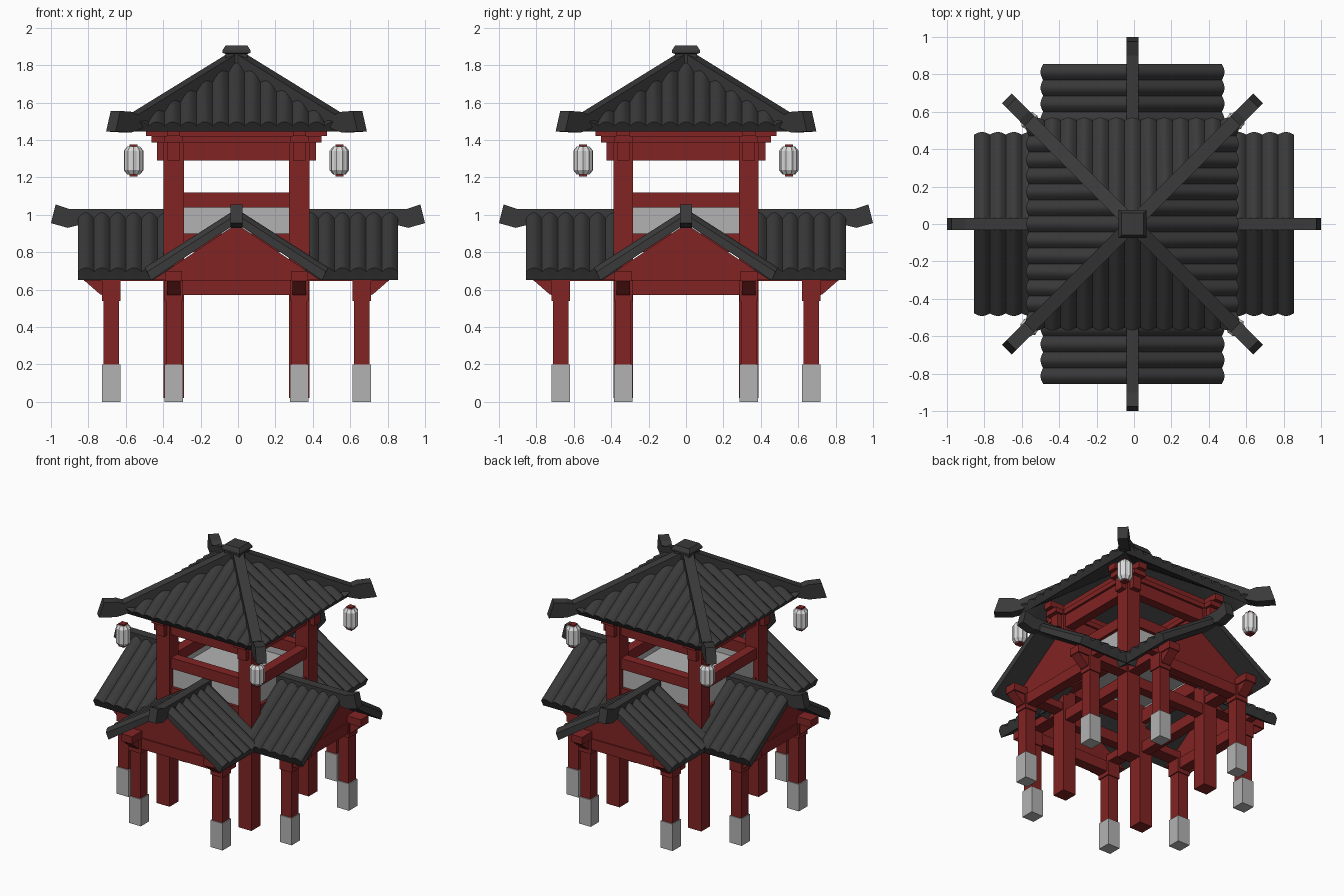
import bpy, bmesh, math
from mathutils import Matrix, Vector

cube = bpy.data.objects.get("Cube")
if cube:
    bpy.data.objects.remove(cube, do_unlink=True)

SHIFT = -0.008   # the frame sits slightly off the middle
POST = 0.336     # post spacing from the middle


def material(name, r, g, b):
    m = bpy.data.materials.new(name)
    m.use_nodes = True
    m.diffuse_color = (r, g, b, 1)
    m.node_tree.nodes["Principled BSDF"].inputs["Base Color"].default_value = (r, g, b, 1)
    return m


RED = material("red_wood", 0.22, 0.017, 0.017)
TILE = material("dark_roof", 0.042, 0.042, 0.042)
STONE = material("grey_stone", 0.45, 0.45, 0.45)
PAPER = material("lantern_paper", 0.70, 0.70, 0.70)


def turn(k, dx=SHIFT):
    """Quarter turns about the middle; side 0 faces the front."""
    return Matrix.Translation((dx, 0, 0)) @ Matrix.Rotation(k * math.pi / 2, 4, 'Z')


def box(bm, x, y, z, m=None):
    pts = [(x[0], y[0]), (x[1], y[0]), (x[1], y[1]), (x[0], y[1])]
    rings(bm, [[(px, py, h) for px, py in pts] for h in z], m)


def rings(bm, loops, m=None):
    """Skin a closed solid through matching loops of points."""
    m = m or turn(0)
    rows = [[bm.verts.new(m @ Vector(p)) for p in loop] for loop in loops]
    for a, b in zip(rows, rows[1:]):
        for i in range(len(a)):
            j = (i + 1) % len(a)
            bm.faces.new((a[i], a[j], b[j], b[i]))
    bm.faces.new(rows[0][::-1])
    bm.faces.new(rows[-1])


def prism(bm, profile, x, m=None):
    """Extrude an (outward, height) profile sideways."""
    rings(bm, [[(w, -r, z) for r, z in profile] for w in x], m)


def finish(bm, name, mat, smooth=False):
    bmesh.ops.recalc_face_normals(bm, faces=bm.faces)
    mesh = bpy.data.meshes.new(name)
    bm.to_mesh(mesh)
    bm.free()
    mesh.materials.append(mat)
    ob = bpy.data.objects.new(name, mesh)
    bpy.context.scene.collection.objects.link(ob)
    if smooth:
        bpy.ops.object.select_all(action='DESELECT')
        ob.select_set(True)
        bpy.context.view_layer.objects.active = ob
        bpy.ops.object.shade_smooth_by_angle(angle=math.radians(35))


def tiles(bm, start, end, count, eave, z, rise, top, thick, m):
    """Ribbed roof slope; top(u) is the inner limit of each rib line."""
    segs = 6
    n = Vector((0, -rise, 1)).normalized()
    loops = []
    for i in range(count * segs + 1):
        u = start + (end - start) * i / (count * segs)
        bulge = n * 0.026 * math.sin(math.pi * (i % segs) / segs)
        inner = top(u)
        low = Vector((u, -eave, z))
        high = Vector((u, -inner, z + rise * (eave - inner)))
        drop = Vector((0, 0.02, -thick))
        loops.append([low + bulge, high + bulge, high + Vector((0, 0, -thick)), low + drop])
    rings(bm, loops, m)


# Main posts, running from the ground to the upper roof
bm = bmesh.new()
for sx in (-1, 1):
    for sy in (-1, 1):
        x, y = sx * POST, sy * POST
        box(bm, (x - .054, x + .054), (y - .052, y + .052), (.02, 1.42))
finish(bm, "main_posts", RED)

# Beams and rails between the main posts
bm = bmesh.new()
for k in range(4):
    for low, high, half in ((.57, .65, .035), (.80, .90, .035), (1.04, 1.12, .035)):
        box(bm, (-POST, POST), (-POST - half, -POST + half), (low, high), turn(k))
finish(bm, "tower_rails", RED)

# Stacked crossing beams carrying the upper roof
bm = bmesh.new()
for k in range(4):
    for low, high, length, half in ((1.29, 1.395, .425, .034), (1.385, 1.42, .455, .05),
                                    (1.42, 1.465, .485, .035)):
        box(bm, (-length, length), (-POST - half, -POST + half), (low, high), turn(k))
finish(bm, "roof_beams", RED)

# Grey panels around the upper room, and its floor
bm = bmesh.new()
for k in range(4):
    box(bm, (-POST, POST), (-POST - .012, -POST + .012), (.90, 1.04), turn(k))
box(bm, (-.33, .33), (-.33, .33), (.93, .985))
finish(bm, "room_panels", STONE)

# Porch posts with stone feet, capitals and braces
feet, posts, caps, beams = (bmesh.new() for _ in range(4))
for k in range(4):
    m = turn(k)
    for s in (-1, 1):
        x, y = s * POST, -.67

        def block(bm, half, z):
            box(bm, (x - half, x + half), (y - half, y + half), z, m)

        block(feet, .049, (0, .2))
        block(posts, .042, (.2, .55))
        block(caps, .05, (.54, .65))
        prism(caps, [(.70, .565), (.73, .575), (.81, .645), (.70, .645)], (x - .036, x + .036), m)
        box(beams, (x - .045, x + .045), (-.815, -.3), (.645, .70), m)
finish(feet, "porch_post_feet", STONE)
finish(posts, "porch_posts", RED)
finish(caps, "porch_capitals", RED)
finish(beams, "porch_beams", RED)

# Gable walls of the porches
bm = bmesh.new()
for k in range(4):
    gable = [(-POST, .57), (POST, .57), (POST, .65), (.45, .65), (0, .95), (-.45, .65), (-POST, .65)]
    rings(bm, [[(x, y, z) for x, z in gable] for y in (-.70, -.645)], turn(k))
    box(bm, (-POST, POST), (-.71, -.635), (.57, .65), turn(k))
finish(bm, "porch_gables", RED)

# Porch roofs: each side has two ribbed slopes flanking the tower
bm = bmesh.new()
for k in range(4):
    m = turn(k, SHIFT * (k % 2))
    for s in (-1, 1):
        tiles(bm, s * .855, s * .345, 6, .478, .695, .64, lambda u: 0, .045, m)
finish(bm, "porch_roofs", TILE, True)

# Porch ridges with upturned tips
bm = bmesh.new()
ridge = [(.34, .95), (.85, .945), (.91, .93), (1.0, .955), (.975, 1.055), (.9, 1.03), (.34, 1.03)]
for k in range(4):
    prism(bm, ridge, (-.032, .032), turn(k, SHIFT * (1 - k % 2)))
finish(bm, "porch_ridges", TILE)

# Upper hipped roof
bm = bmesh.new()
for k in range(4):
    tiles(bm, -.555, .555, 13, .555, 1.475, .62, abs, .03, turn(k))
finish(bm, "upper_roof", TILE, True)

# Hip ridges with flared ends
bm = bmesh.new()
hip = [(0, 1.79), (0, 1.875), (.78, 1.535), (.82, 1.55), (.915, 1.555), (.95, 1.445), (.83, 1.44), (.77, 1.455)]
for k in range(4):
    prism(bm, hip, (-.036, .036), turn(k + .5))
finish(bm, "hip_ridges", TILE)

# Roof cap
bm = bmesh.new()
rings(bm, [[(h * a, h * b, z) for a, b in ((-1, -1), (1, -1), (1, 1), (-1, 1))]
           for h, z in ((.06, 1.80), (.06, 1.86), (.074, 1.865), (.074, 1.88), (.058, 1.905))])
finish(bm, "roof_cap", TILE)

# Paper lanterns with fluted sides and red end caps
paper, ends = bmesh.new(), bmesh.new()
for k in range(4):
    m = turn(k) @ Matrix.Translation((.55, -.55, 0))
    loops = []
    for r, z in ((.034, 1.215), (.052, 1.238), (.052, 1.342), (.034, 1.365)):
        loops.append([(r * f * math.cos(a), r * f * math.sin(a), z)
                      for f, a in ((1 - .1 * (i % 2), i * math.pi / 10) for i in range(20))])
    rings(paper, loops, m)
    box(ends, (-.022, .022), (-.022, .022), (1.205, 1.375), m)
finish(paper, "lantern_bodies", PAPER)
finish(ends, "lantern_caps", RED)
